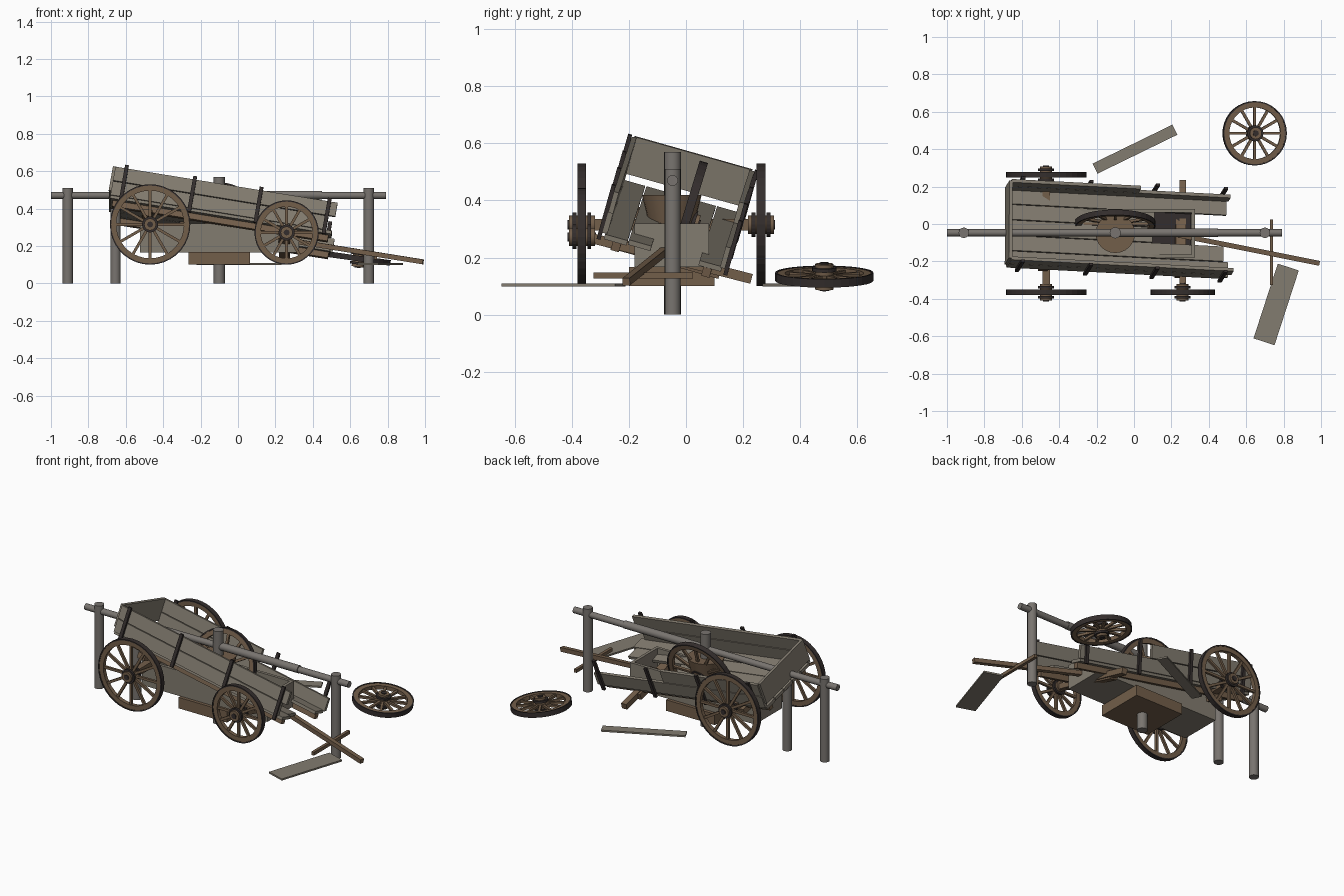
import bpy, bmesh, math
from mathutils import Matrix, Vector, Euler

cube = bpy.data.objects.get("Cube")
if cube:
    bpy.data.objects.remove(cube)


def material(name, colour):
    m = bpy.data.materials.new(name)
    m.use_nodes = True
    m.diffuse_color = (*colour, 1)
    m.node_tree.nodes["Principled BSDF"].inputs["Base Color"].default_value = (*colour, 1)
    return m


PLANK = material("weathered plank", (0.225, 0.2, 0.16))
POST = material("grey post wood", (0.19, 0.175, 0.16))
BROWN = material("brown wood", (0.17, 0.112, 0.068))
IRON = material("dark iron", (0.034, 0.027, 0.026))


def add(name, bm, mat, matrix):
    bmesh.ops.recalc_face_normals(bm, faces=bm.faces)
    mesh = bpy.data.meshes.new(name)
    bm.to_mesh(mesh)
    bm.free()
    mesh.materials.append(mat)
    ob = bpy.data.objects.new(name, mesh)
    bpy.context.collection.objects.link(ob)
    ob.matrix_world = matrix
    return ob


def box(name, mat, size, loc=(0, 0, 0), base=Matrix()):
    bm = bmesh.new()
    bmesh.ops.create_cube(bm, size=1)
    bmesh.ops.scale(bm, vec=size, verts=bm.verts)
    return add(name, bm, mat, base @ Matrix.Translation(loc))


def along(a, b):
    """Matrix at the middle of a-b with its z axis along it."""
    a, b = Vector(a), Vector(b)
    return Matrix.Translation((a + b) / 2) @ (b - a).to_track_quat("Z", "Y").to_matrix().to_4x4()


def beam(name, mat, a, b, w, d):
    return box(name, mat, (w, d, (Vector(b) - Vector(a)).length), base=along(a, b))


def pole(name, mat, a, b, r, r2=None, sides=16):
    bm = bmesh.new()
    bmesh.ops.create_cone(bm, cap_ends=True, segments=sides, radius1=r,
                          radius2=r if r2 is None else r2,
                          depth=(Vector(b) - Vector(a)).length)
    for f in bm.faces:
        f.smooth = len(f.verts) == 4
    for e in bm.edges:
        e.smooth = all(len(f.verts) == 4 for f in e.link_faces)
    return add(name, bm, mat, along(a, b))


def ring(name, mat, r0, r1, depth, base, sides=36):
    bm = bmesh.new()
    loops = []
    for i in range(sides):
        c, s = math.cos(math.tau * i / sides), math.sin(math.tau * i / sides)
        loops.append([bm.verts.new((r * c, r * s, z * depth / 2))
                      for r, z in ((r0, -1), (r1, -1), (r1, 1), (r0, 1))])
    for i, a in enumerate(loops):
        b = loops[(i + 1) % sides]
        for k in range(4):
            n = (k + 1) % 4
            bm.faces.new((a[k], b[k], b[n], a[n]))
    return add(name, bm, mat, base)


def wheel(name, r, base):
    ring(name + "_felloe", BROWN, r - 0.034, r - 0.006, 0.024, base)
    ring(name + "_tyre", IRON, r - 0.007, r, 0.03, base)
    bm = bmesh.new()
    for i in range(12):
        turn = Matrix.Rotation(math.tau * i / 12, 4, "Z")
        made = bmesh.ops.create_cube(bm, size=1)["verts"]
        bmesh.ops.scale(bm, vec=(r - 0.045, 0.015, 0.014), verts=made)
        bmesh.ops.translate(bm, vec=(r / 2, 0, 0), verts=made)
        bmesh.ops.transform(bm, matrix=turn, verts=made)
    add(name + "_spokes", bm, BROWN, base)
    ends = [base @ Vector((0, 0, z)) for z in (-0.045, 0.045)]
    pole(name + "_hub", BROWN, *ends, 0.032)
    for z in (-0.026, 0.026):
        ring(name + "_hub_band", IRON, 0.026, 0.043, 0.013,
             base @ Matrix.Translation((0, 0, z)), 20)
    pole(name + "_axle_nut", IRON, base @ Vector((0, 0, -0.05)),
         base @ Vector((0, 0, 0.05)), 0.016, sides=8)


def upright(x, y, z, lean=0):
    return Matrix.Translation((x, y, z)) @ Matrix.Rotation(math.radians(90 - lean), 4, "X")


# Wheels: three standing, one leaning in the bed, one lying flat
wheel("rear_right_wheel", 0.215, upright(-0.47, -0.365, 0.315))
wheel("rear_left_wheel", 0.215, upright(-0.47, 0.263, 0.315))
wheel("front_right_wheel", 0.172, upright(0.26, -0.365, 0.272))
wheel("leaning_wheel", 0.215, upright(-0.1, 0.0, 0.33, 17))
wheel("fallen_wheel", 0.172, Matrix.Translation((0.645, 0.485, 0.133))
      @ Matrix.Rotation(math.radians(8), 4, "Y"))

# Axles and tongue
beam("rear_axle", BROWN, (-0.47, -0.34, 0.315), (-0.47, 0.25, 0.315), 0.04, 0.04)
beam("front_axle", BROWN, (0.26, -0.34, 0.27), (0.26, 0.23, 0.125), 0.035, 0.035)
beam("draw_tongue", BROWN, (0.99, -0.21, 0.115), (0.24, -0.06, 0.235), 0.026, 0.026)
beam("tongue_crossbar", BROWN, (0.735, -0.325, 0.137), (0.735, 0.025, 0.137), 0.018, 0.02)

# Tilted wagon body
BODY = Matrix.Translation((-0.09, -0.05, 0.311)) @ Euler(
    [math.radians(a) for a in (-16, 9.2, -3)], "XYZ").to_matrix().to_4x4()
floor = ((-0.172, 0.60), (-0.086, 0.575), (0, 0.19), (0.086, 0.2), (0.172, 0.59))
for y, end in floor:
    box("floor_plank", PLANK, (end + 0.6, 0.082, 0.018), ((end - 0.6) / 2, y, 0), BODY)
sides = ((-1, 0.045, 0.57), (-1, 0.126, 0.605), (1, 0.045, 0.60), (1, 0.126, 0.1))
for s, z, end in sides:
    box("side_plank", PLANK, (end + 0.6, 0.018, 0.077), ((end - 0.6) / 2, s * 0.215, z), BODY)
for s in (-1, 1):
    for x in (-0.54, -0.17, 0.19, 0.56):
        box("side_strap", IRON, (0.02, 0.014, 0.2), (x, s * 0.231, 0.08), BODY)
    box("bed_sill", BROWN, (1.17, 0.03, 0.032), (0, s * 0.165, -0.026), BODY)
box("tailgate", PLANK, (0.018, 0.43, 0.135), (-0.605, 0, 0.1), BODY)
for x in (-0.39, 0.35):
    box("bolster", BROWN, (0.05, 0.42, 0.035), (x, 0, -0.055), BODY)

# Water trough on its base, under the wagon
X, Y, Z = -0.1, -0.05, 0.245
for s in (-1, 1):
    box("trough_side", PLANK, (0.85, 0.018, 0.15), (X, Y + s * 0.121, Z))
    box("trough_end", PLANK, (0.018, 0.224, 0.15), (X + s * 0.416, Y, Z))
box("trough_bottom", PLANK, (0.85, 0.26, 0.018), (X, Y, 0.175))
box("trough_lining", IRON, (0.81, 0.222, 0.008), (X, Y, 0.19))
box("trough_base", BROWN, (0.33, 0.3, 0.067), (X, Y, 0.134))
pole("round_tub", BROWN, (X, Y, 0.3), (X, Y, 0.42), 0.075, 0.105, 24)

# Hitching posts and rail
for name, x, top, r in (("outer_post", -0.91, 0.51, 0.028), ("short_post", -0.655, 0.4, 0.028),
                        ("middle_post", -0.1, 0.57, 0.03), ("end_post", 0.7, 0.51, 0.028)):
    pole(name, POST, (x, -0.047, 0), (x, -0.047, top), r)
pole("hitching_rail", POST, (-1.0, -0.047, 0.47), (0.79, -0.047, 0.47), 0.019)
pole("rail_sleeve", POST, (-0.1, -0.047, 0.472), (0.45, -0.047, 0.472), 0.023)

# Loose planks on the ground
for x, y, size, turn in ((0.005, 0.4, (0.475, 0.06, 0.01), 26),
                         (0.76, -0.43, (0.42, 0.118, 0.01), 72)):
    box("loose_plank", PLANK, size, base=Matrix.Translation((x, y, 0.104))
        @ Matrix.Rotation(math.radians(turn), 4, "Z"))
